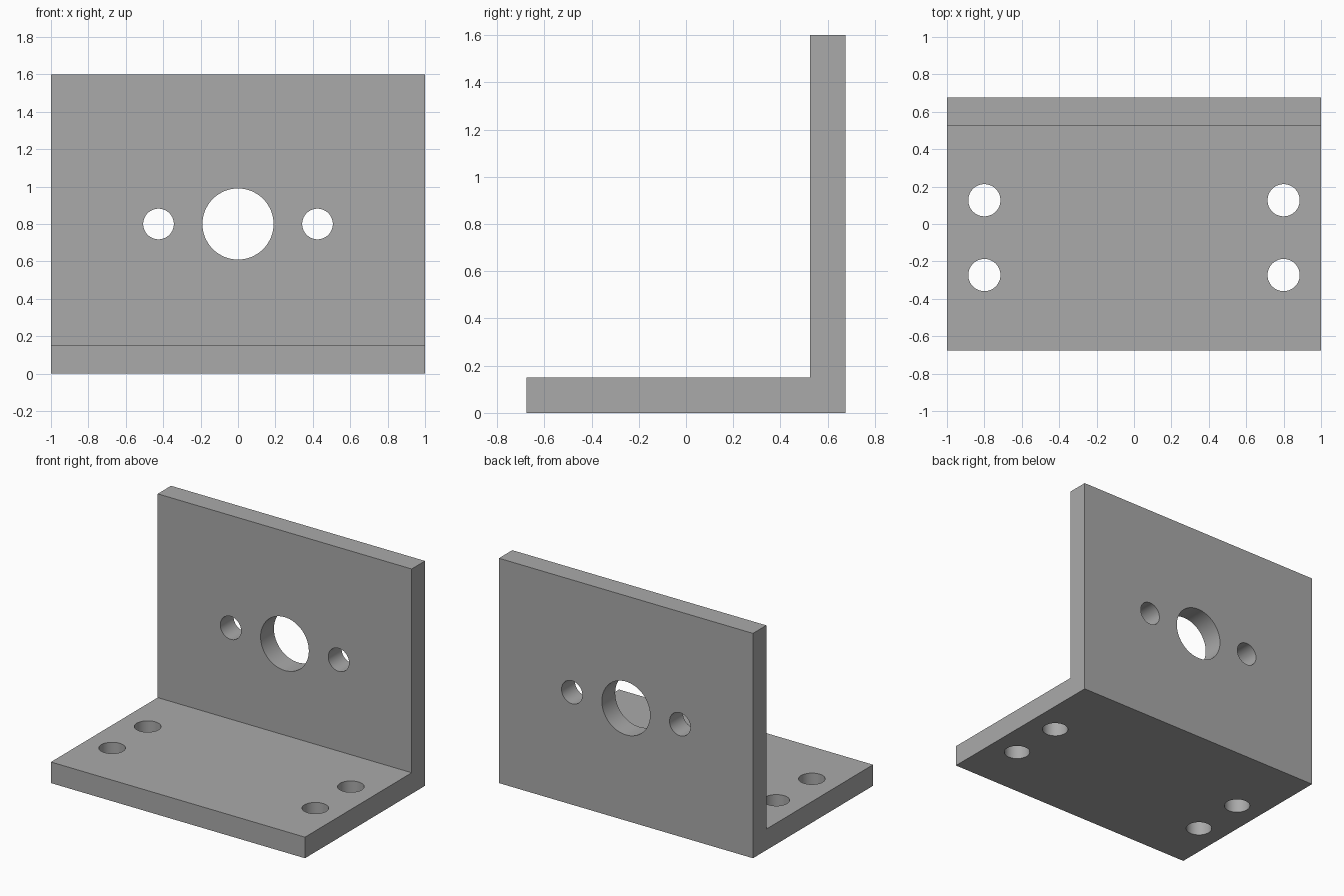
import bpy
import bmesh
from math import pi

old = bpy.data.objects.get("Cube")
if old:
    bpy.data.objects.remove(old, do_unlink=True)

WIDTH, DEPTH, HEIGHT, THICK = 2.0, 1.35, 1.6, 0.15
BACK = DEPTH / 2

# Plain grey metal
grey = bpy.data.materials.new("grey_metal")
grey.use_nodes = True
COLOUR = (0.4, 0.4, 0.4, 1)
grey.diffuse_color = COLOUR
grey.node_tree.nodes["Principled BSDF"].inputs["Base Color"].default_value = COLOUR

# L-shaped profile swept across the width
profile = [(-BACK, 0), (BACK, 0), (BACK, HEIGHT), (BACK - THICK, HEIGHT),
           (BACK - THICK, THICK), (-BACK, THICK)]
bm = bmesh.new()
end = bm.faces.new([bm.verts.new((-WIDTH / 2, y, z)) for y, z in profile])
swept = bmesh.ops.extrude_face_region(bm, geom=[end])["geom"]
bmesh.ops.translate(bm, vec=(WIDTH, 0, 0),
                    verts=[v for v in swept if isinstance(v, bmesh.types.BMVert)])
bmesh.ops.recalc_face_normals(bm, faces=bm.faces)
mesh = bpy.data.meshes.new("angle_bracket")
bm.to_mesh(mesh)
bm.free()
mesh.materials.append(grey)
bracket = bpy.data.objects.new("angle_bracket", mesh)
bpy.context.collection.objects.link(bracket)


def drill(name, radius, location, tilt=0):
    """Cut a round through hole in the bracket."""
    bpy.ops.mesh.primitive_cylinder_add(vertices=64, radius=radius, depth=THICK * 2,
                                        location=location, rotation=(tilt, 0, 0))
    cutter = bpy.context.object
    cutter.name = name
    cutter.data.materials.append(grey)
    cut = bracket.modifiers.new(name, 'BOOLEAN')
    cut.operation = 'DIFFERENCE'
    cut.solver = 'EXACT'
    cut.object = cutter
    bpy.ops.object.select_all(action='DESELECT')
    bracket.select_set(True)
    bpy.context.view_layer.objects.active = bracket
    bpy.ops.object.modifier_apply(modifier=name)
    bpy.data.objects.remove(cutter, do_unlink=True)


# Large shaft hole and its two side holes in the upright plate
wall_y = BACK - THICK / 2
drill("shaft_hole", 0.19, (0, wall_y, HEIGHT / 2), pi / 2)
for side in (-1, 1):
    drill("side_hole", 0.082, (side * 0.425, wall_y, HEIGHT / 2), pi / 2)
    # Mounting holes in the base plate
    for y in (-0.273, 0.127):
        drill("base_hole", 0.086, (side * 0.8, y, THICK / 2))

bpy.ops.object.shade_smooth_by_angle(angle=pi / 6)
